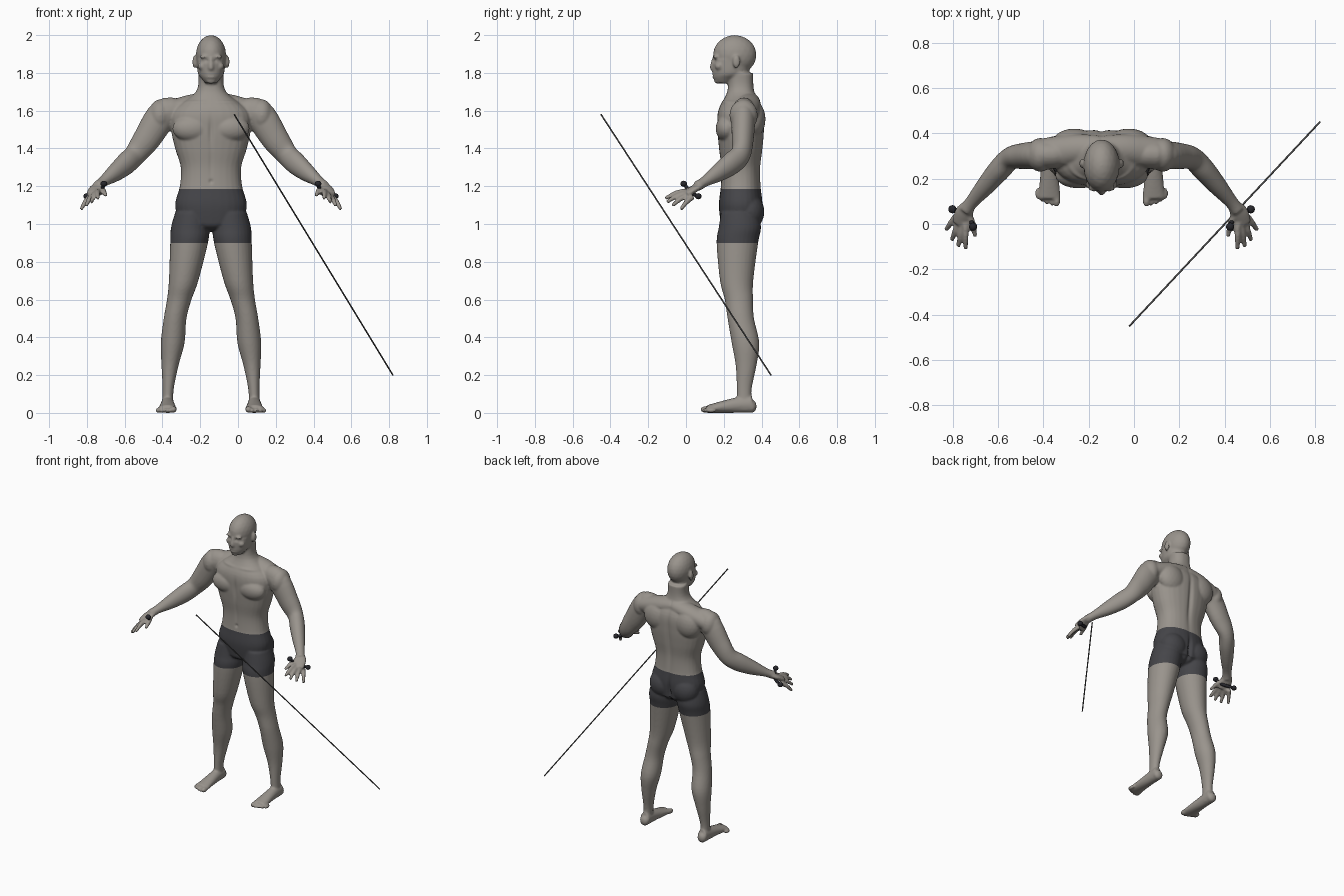
import bpy, bmesh, math
from mathutils import Vector, Matrix

cube = bpy.data.objects.get("Cube")
if cube:
    bpy.data.objects.remove(cube)

OFFSET = -.143  # the figure stands beside the centre line
HEM, WAIST = .9, 1.185
X, Y, Z = Vector((1, 0, 0)), Vector((0, 1, 0)), Vector((0, 0, 1))


def material(name, rgb):
    m = bpy.data.materials.new(name)
    m.use_nodes = True
    m.diffuse_color = (*rgb, 1)
    m.node_tree.nodes["Principled BSDF"].inputs["Base Color"].default_value = (*rgb, 1)
    return m


skin = material("stone grey skin", (.32, .295, .265))
cloth = material("charcoal cloth", (.06, .06, .067))
black = material("dark grip", (.02, .02, .025))
steel = material("grey rod", (.09, .09, .09))


def spline(points, steps=5):
    """Catmull-Rom interpolation of equal-length tuples."""
    p = [points[0]] + list(points) + [points[-1]]
    out = []
    for before, start, end, after in zip(p, p[1:], p[2:], p[3:]):
        for k in range(steps):
            t = k / steps
            out.append([b + .5 * t * (c - a + t * (2 * a - 5 * b + 4 * c - d
                                                   + t * (3 * b - a - 3 * c + d)))
                        for a, b, c, d in zip(before, start, end, after)])
    return out + [list(points[-1])]


def loft(bm, points, depth=(1, 0), axes=None, side=1, power=2, sides=28):
    """Closed tube through (x, y, z, radius); depth = slope and offset of the second radius."""
    pts = spline(points)
    rings = []
    for i, (x, y, z, radius) in enumerate(pts):
        if axes:
            u, v = axes
        else:
            before, after = pts[max(i - 1, 0)], pts[min(i + 1, len(pts) - 1)]
            along = (Vector(after[:3]) - Vector(before[:3])).normalized()
            u = along.cross(Z).normalized()
            v = u.cross(along)
        ring = []
        for k in range(sides):
            angle = math.tau * k / sides
            cu, sv = [math.copysign(abs(w) ** (2 / power), w)
                      for w in (math.cos(angle), math.sin(angle))]
            co = Vector((x, y, z)) + u * cu * radius + v * sv * (depth[0] * radius + depth[1])
            co.x *= side
            ring.append(bm.verts.new(co))
        rings.append(ring)
    faces = [bm.faces.new(rings[0]), bm.faces.new(rings[-1])]
    for low, high in zip(rings, rings[1:]):
        for k in range(sides):
            faces.append(bm.faces.new((low[k - 1], low[k], high[k], high[k - 1])))
    bmesh.ops.recalc_face_normals(bm, faces=faces)


def blob(bm, centre, radii, side=1):
    x, y, z = centre
    bmesh.ops.create_icosphere(bm, subdivisions=3, radius=1,
                               matrix=Matrix.Translation((x * side, y, z))
                               @ Matrix.Diagonal((*radii, 1)))


def finish(bm, name, materials):
    mesh = bpy.data.meshes.new(name)
    bm.to_mesh(mesh)
    bm.free()
    for m in materials:
        mesh.materials.append(m)
    ob = bpy.data.objects.new(name, mesh)
    bpy.context.collection.objects.link(ob)
    return ob


body = bmesh.new()
# torso and neck: half-widths at even heights from crotch to skull
half_widths = (.165, .19, .165, .16, .19, .21, .2, .08, .066)
loft(body, [(0, .29, 1 + i / 10, w) for i, w in enumerate(half_widths)],
     depth=(.4, .04), axes=(X, Y), power=2.3)
blob(body, (0, .285, 1), (.15, .1, .04))
# cranium, jaw, nose, lips and chin
blob(body, (0, .258, 1.895), (.08, .115, .105))
loft(body, [(0, .24, 1.87, .075), (0, .235, 1.8, .07), (0, .21, 1.77, .05), (0, .2, 1.745, .03)],
     depth=(1.5, -.01), axes=(X, Y))
loft(body, [(0, .148, 1.88, .01), (0, .142, 1.83, .016), (0, .15, 1.81, .014)], axes=(X, Y))
for height in (1.793, 1.78):
    blob(body, (0, .15, height), (.025, .012, .007))
blob(body, (0, .165, 1.757), (.025, .016, .014))

for s in (1, -1):
    # brow, cheek and ear
    blob(body, (.03, .158, 1.885), (.03, .016, .01), s)
    blob(body, (.048, .175, 1.835), (.022, .022, .02), s)
    blob(body, (.087, .267, 1.858), (.011, .02, .034), s)
    # chest, shoulder blade, buttock and shoulder muscles
    blob(body, (.1, .215, 1.505), (.105, .058, .07), s)
    blob(body, (.12, .355, 1.555), (.1, .066, .1), s)
    blob(body, (.09, .335, 1.065), (.095, .08, .095), s)
    blob(body, (.27, .305, 1.575), (.06, .075, .085), s)
    # shoulder slope
    loft(body, [(0, .33, 1.65, .06), (.1, .33, 1.63, .066), (.18, .32, 1.605, .07),
                (.27, .305, 1.58, .07)], depth=(.85, 0), side=s)
    # arm
    loft(body, [(.16, .31, 1.58, .06), (.25, .305, 1.58, .064), (.34, .3, 1.45, .058),
                (.4, .29, 1.37, .05), (.45, .24, 1.32, .05), (.51, .17, 1.27, .042),
                (.57, .1, 1.225, .03), (.6, .06, 1.2, .03)], depth=(1.6, -.02), side=s)
    # palm and thumb
    loft(body, [(.585, .08, 1.21, .03), (.605, .05, 1.19, .042), (.62, 0, 1.157, .042)],
         depth=(.45, 0), side=s)
    loft(body, [(.59, .05, 1.19, .016), (.57, 0, 1.175, .015), (.557, -.055, 1.15, .009)], side=s)
    # fingers fan out from the knuckles
    for i in range(4):
        knuckle = Vector((.6 + .014 * i, .004 * i * i, 1.175 - .011 * i))
        fan = .32 * i
        reach = Vector((.055 * math.sin(fan), -.11 * math.cos(fan), -.04 - .008 * i))
        middle = knuckle + reach / 2 + Z * .008
        loft(body, [(*knuckle, .014), (*middle, .0135), (*(knuckle + reach), .0095)], side=s)
    # leg and kneecap
    loft(body, [(.1, .285, 1.06, .09), (.11, .285, .98, .102), (.116, .272, HEM, .1),
                (.145, .268, .7, .078), (.168, .28, .6, .065), (.19, .29, .5, .06),
                (.203, .315, .37, .063), (.217, .318, .25, .045), (.227, .308, .12, .029),
                (.23, .31, .015, .03)], depth=(1, .01), axes=(X, Y), side=s)
    blob(body, (.186, .245, .535), (.036, .026, .045), s)
    # foot gets wider as it gets flatter, with rounded heel and toes
    loft(body, [(.23, y, .1 - 1.6 * r, r) for y, r in ((.35, .034), (.28, .036), (.2, .042), (.11, .05))],
         depth=(-1.6, .1), axes=(X, Z), side=s)
    blob(body, (.23, .347, .035), (.033, .027, .035), s)
    for i in range(5):
        size = .0125 if i else .018
        blob(body, (.198 + .021 * i, .102 + .002 * i * i, size), (size * .9, .026, size), s)

# fuse the parts into one skin
parts = finish(body, "body_parts", [skin])
fuse = parts.modifiers.new("fuse", "REMESH")
fuse.mode = "VOXEL"
fuse.voxel_size = .0068
soften = parts.modifiers.new("soften", "SMOOTH")
soften.factor = .5
soften.iterations = 4
depsgraph = bpy.context.evaluated_depsgraph_get()
fused = bpy.data.meshes.new_from_object(parts.evaluated_get(depsgraph))
bpy.data.objects.remove(parts)
bm = bmesh.new()
bm.from_mesh(fused)
bpy.data.meshes.remove(fused)


def press(centre, radii, amount):
    """Raise or sink the skin around a point on both sides."""
    for v in bm.verts:
        spot = (abs(v.co.x), v.co.y, v.co.z)
        q = sum(((a - b) / r) ** 2 for a, b, r in zip(spot, centre, radii))
        if q < 6:
            v.co += v.normal * amount * math.exp(-q)


bm.normal_update()
press((.03, .145, 1.866), (.016, .03, .01), -.012)  # eye sockets
press((.03, .153, 1.866), (.009, .02, .005), .006)  # eyeballs
press((0, .14, 1.787), (.025, .03, .003), -.004)    # mouth
press((0, .42, 1.42), (.016, .06, .19), -.014)      # spine
press((0, .41, 1.05), (.012, .07, .075), -.02)      # buttock cleft
press((0, .16, 1.49), (.012, .05, .07), -.009)      # breastbone
press((0, .17, 1.32), (.01, .05, .09), -.005)       # belly line
press((0, .175, 1.225), (.009, .03, .01), -.01)     # navel
press((.1, .2, 1.645), (.07, .06, .008), .005)      # collar bones
for v in bm.verts:
    v.co.z = max(v.co.z, 0)

# shorts: cut clean hems, then colour the band between them
for height in (HEM, WAIST):
    bmesh.ops.bisect_plane(bm, geom=bm.verts[:] + bm.edges[:] + bm.faces[:],
                           plane_co=Z * height, plane_no=Z)
for f in bm.faces:
    f.smooth = True
    c = f.calc_center_median()
    f.material_index = int(HEM < c.z < WAIST and abs(c.x) < .3)
finish(bm, "body", [skin, cloth]).location.x = OFFSET

# hand grips: curved bar across each palm with round ends
for s, name in ((1, "left_grip"), (-1, "right_grip")):
    bm = bmesh.new()
    ends = (.567, -.012, 1.213), (.658, .065, 1.147)
    loft(bm, [(*ends[0], .009), (.588, .03, 1.165, .011), (*ends[1], .009)], side=s, sides=12)
    for end in ends:
        blob(bm, end, (.018, .018, .016), s)
    for f in bm.faces:
        f.smooth = True
    finish(bm, name, [black]).location.x = OFFSET

# long thin rod
top, tip = Vector((-.02, -.45, 1.58)), Vector((.82, .45, .2))
bm = bmesh.new()
turn = (tip - top).to_track_quat("Z", "Y").to_matrix().to_4x4()
bmesh.ops.create_cone(bm, cap_ends=True, segments=12, radius1=.004, radius2=.004,
                      depth=(tip - top).length,
                      matrix=Matrix.Translation((top + tip) / 2) @ turn)
for f in bm.faces:
    f.smooth = len(f.verts) == 4
finish(bm, "rod", [steel])
